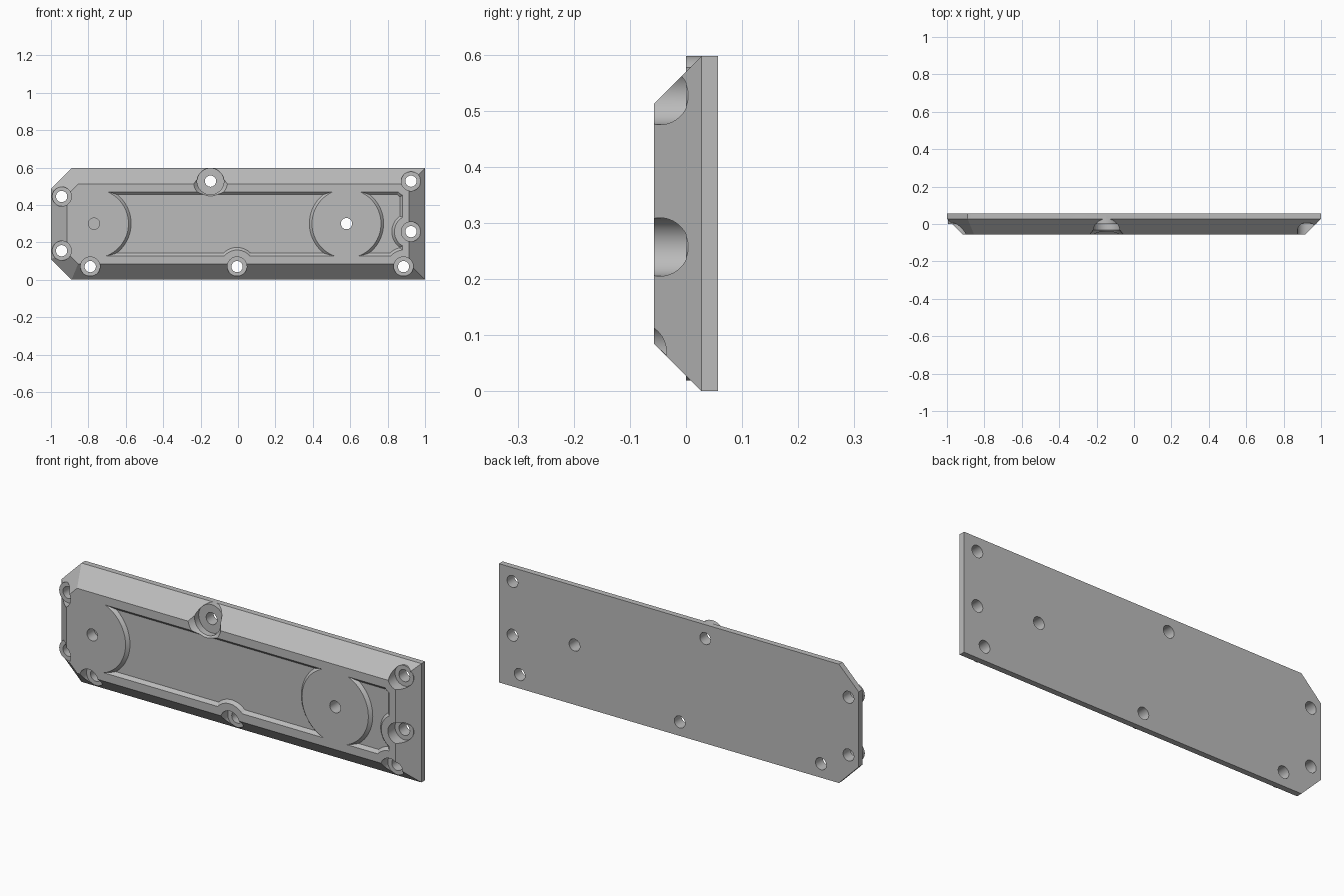
import bpy, bmesh, math
from mathutils import Matrix

if "Cube" in bpy.data.objects:
    bpy.data.objects.remove(bpy.data.objects["Cube"], do_unlink=True)

FRONT, SHOULDER, BACK = -0.057, 0.028, 0.057
TOP = 0.597
BEVEL = SHOULDER - FRONT

grey = bpy.data.materials.new("plain_grey")
grey.use_nodes = True
colour = (0.5, 0.5, 0.5, 1)
grey.diffuse_color = colour
grey.node_tree.nodes["Principled BSDF"].inputs["Base Color"].default_value = colour


def make_object(name, bm):
    bmesh.ops.recalc_face_normals(bm, faces=bm.faces)
    mesh = bpy.data.meshes.new(name)
    bm.to_mesh(mesh)
    bm.free()
    mesh.materials.append(grey)
    obj = bpy.data.objects.new(name, mesh)
    bpy.context.collection.objects.link(obj)
    return obj


def loft(name, sections):
    """Closed solid through matching (x, z) outlines placed at successive y."""
    bm = bmesh.new()
    rings = [[bm.verts.new((x, y, z)) for x, z in outline] for y, outline in sections]
    n = len(rings[0])
    for a, b in zip(rings, rings[1:]):
        for i in range(n):
            j = (i + 1) % n
            bm.faces.new((a[i], a[j], b[j], b[i]))
    bm.faces.new(rings[0])
    bm.faces.new(rings[-1])
    return make_object(name, bm)


def round_tool(name, x, z, r_front, r_back, y_front, y_back):
    """Cylinder or cone running from front to back."""
    bm = bmesh.new()
    place = Matrix.Translation((x, (y_front + y_back) / 2, z)) @ Matrix.Rotation(-math.pi / 2, 4, "X")
    bmesh.ops.create_cone(bm, cap_ends=True, segments=64, radius1=r_front,
                          radius2=r_back, depth=y_back - y_front, matrix=place)
    return make_object(name, bm)


def combine(target, tool, operation):
    """Apply a boolean and discard the tool."""
    mod = target.modifiers.new("bool", "BOOLEAN")
    mod.operation, mod.solver, mod.object = operation, "EXACT", tool
    bpy.context.view_layer.update()
    graph = bpy.context.evaluated_depsgraph_get()
    mesh = bpy.data.meshes.new_from_object(target.evaluated_get(graph))
    target.modifiers.clear()
    target.data = mesh
    bpy.data.objects.remove(tool, do_unlink=True)


def plate_outline(inset):
    """Rectangle with its two left corners cut, shrunk evenly."""
    left, right, low, high = inset - 1, 1 - inset, inset, TOP - inset
    cut = 0.11 - inset * (2 - math.sqrt(2))
    return [(left, low + cut), (left + cut, low), (right, low),
            (right, high), (left + cut, high), (left, high - cut)]


def pocket_outline(inset):
    left, right, low, high = -0.8, 0.88 - inset, 0.127 + inset, 0.47 - inset
    return [(left, low), (right, low), (right, high), (left, high)]


# Plate with a broad bevel around the front
plate = loft("cover_plate", [(FRONT, plate_outline(BEVEL)),
                             (SHOULDER, plate_outline(0)),
                             (BACK, plate_outline(0))])

# Screw positions: x, z, seat radius
screws = [(-0.943, 0.445, 0.052), (-0.943, 0.155, 0.052), (-0.79, 0.07, 0.052),
          (-0.005, 0.07, 0.052), (0.885, 0.07, 0.052), (0.925, 0.257, 0.052),
          (0.925, 0.527, 0.052), (-0.147, 0.527, 0.0715)]
discs = [(-0.77, 0.3), (0.58, 0.3)]

# Shallow pocket with sloped walls, leaving discs and screw surrounds standing
DEPTH, OVER = 0.015, 0.01
pocket = loft("pocket_tool", [(FRONT - OVER, pocket_outline(-OVER)),
                              (FRONT + DEPTH, pocket_outline(DEPTH))])
islands = [(x, z, 0.186) for x, z in discs]
islands += [(x, z, 0.09) for x, z, r in screws[3:7]]
for x, z, r in islands:
    island = round_tool("island_tool", x, z, r - 2 * OVER, r + DEPTH - 0.003 + OVER,
                        FRONT - 2 * OVER, FRONT + DEPTH + OVER)
    combine(pocket, island, "DIFFERENCE")
combine(plate, pocket, "DIFFERENCE")

# Screw bosses, flat seats and through holes
for x, z, r in screws:
    combine(plate, round_tool("boss", x, z, r - 0.001, r - 0.001, -0.01, 0.045), "UNION")
    combine(plate, round_tool("seat_tool", x, z, r, r, -0.1, 0), "DIFFERENCE")
    combine(plate, round_tool("hole_tool", x, z, 0.03, 0.03, -0.1, 0.1), "DIFFERENCE")

# Flared mouth of the large upper seat
x, z, r = screws[-1]
combine(plate, round_tool("flare_tool", x, z, 0.1, r, FRONT - OVER, -0.033), "DIFFERENCE")

# Disc holes: blind on the right-hand side, through on the left
for (x, z), end in zip(discs, (0.0, 0.1)):
    combine(plate, round_tool("disc_hole_tool", x, z, 0.03, 0.03, -0.1, end), "DIFFERENCE")

bpy.context.view_layer.objects.active = plate
plate.select_set(True)
bpy.ops.object.shade_smooth_by_angle(angle=math.radians(25))
